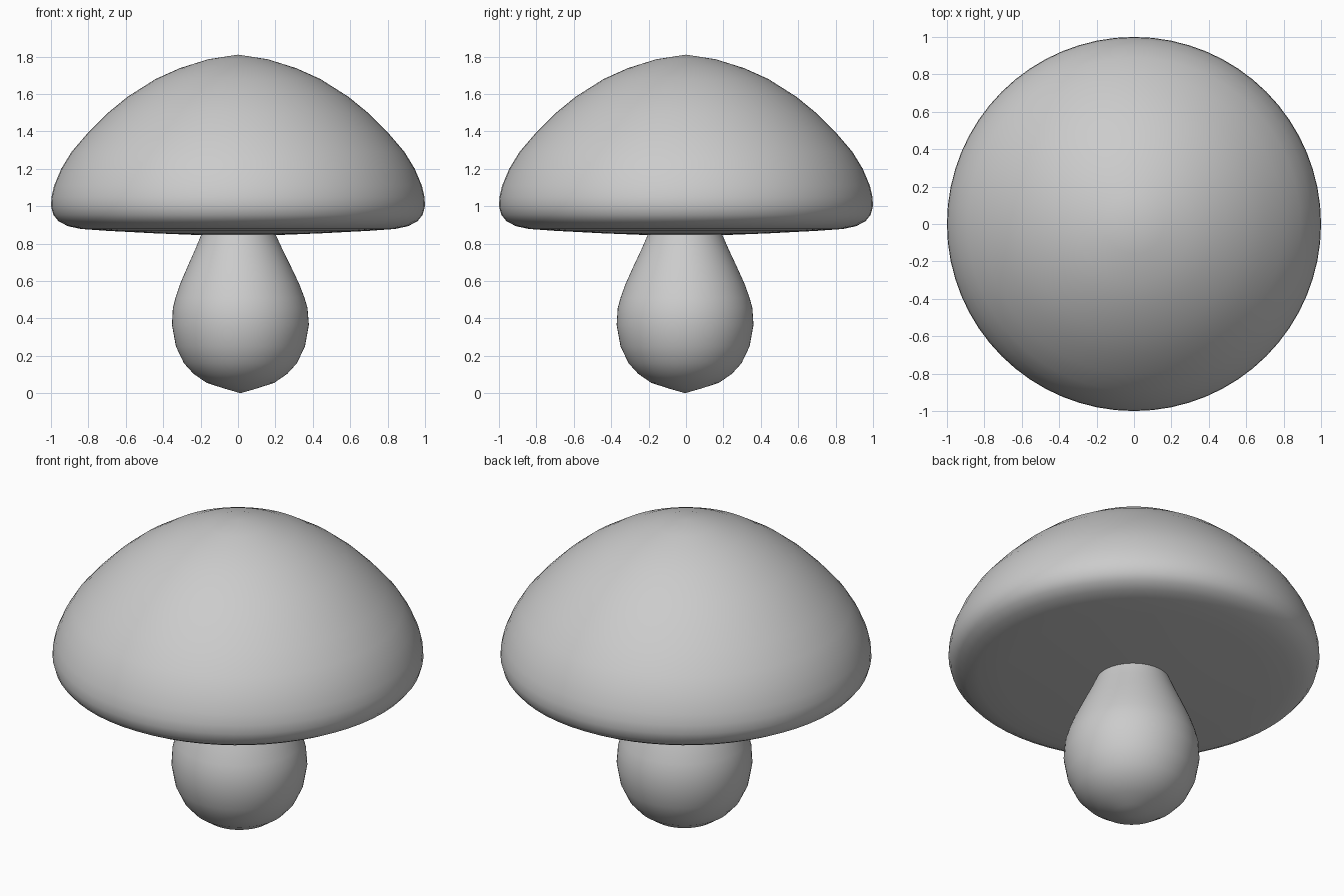
import bpy, bmesh, math

if "Cube" in bpy.data.objects:
    bpy.data.objects.remove(bpy.data.objects["Cube"])

SIDES = 64


def lathe(name, profile, lean=lambda z: (0, 0)):
    """Revolve (radius, z) points around z; radius 0 makes a pole."""
    bm = bmesh.new()
    rings = []
    for r, z in profile:
        cx, cy = lean(z)
        if r == 0:
            rings.append([bm.verts.new((cx, cy, z))] * SIDES)
        else:
            rings.append([bm.verts.new((cx + r * math.cos(2 * math.pi * i / SIDES),
                                        cy + r * math.sin(2 * math.pi * i / SIDES), z))
                          for i in range(SIDES)])
    for a, b in zip(rings, rings[1:]):
        for i in range(SIDES):
            j = (i + 1) % SIDES
            bm.faces.new(dict.fromkeys((a[i], a[j], b[j], b[i])))
    bmesh.ops.recalc_face_normals(bm, faces=bm.faces)
    for f in bm.faces:
        f.smooth = True
    mesh = bpy.data.meshes.new(name)
    bm.to_mesh(mesh)
    bm.free()
    obj = bpy.data.objects.new(name, mesh)
    bpy.context.collection.objects.link(obj)
    return obj


# Cap: gently sloped underside, rounded rim and dome
lathe("cap", [(0, 0.843), (0.2, 0.845), (0.45, 0.855), (0.70, 0.868), (0.84, 0.878),
              (0.91, 0.893), (0.96, 0.92), (0.987, 0.953), (1.0, 1.0), (0.997, 1.05),
              (0.983, 1.11), (0.945, 1.2), (0.89, 1.29), (0.80, 1.395), (0.70, 1.495),
              (0.59, 1.585), (0.44, 1.68), (0.31, 1.738), (0.16, 1.785), (0, 1.81)])

# Stem: bulbous, with the bulb leaning slightly off the cap's axis
lathe("stem", [(0, 0), (0.09, 0.026), (0.18, 0.055), (0.25, 0.103), (0.302, 0.16),
               (0.345, 0.25), (0.366, 0.365), (0.36, 0.455), (0.345, 0.51),
               (0.318, 0.585), (0.275, 0.68), (0.235, 0.765), (0.2, 0.845),
               (0.19, 0.88), (0, 0.88)],
      lambda z: (0.013 - 0.011 * max(0, z - 0.4) / 0.48, -0.005))
